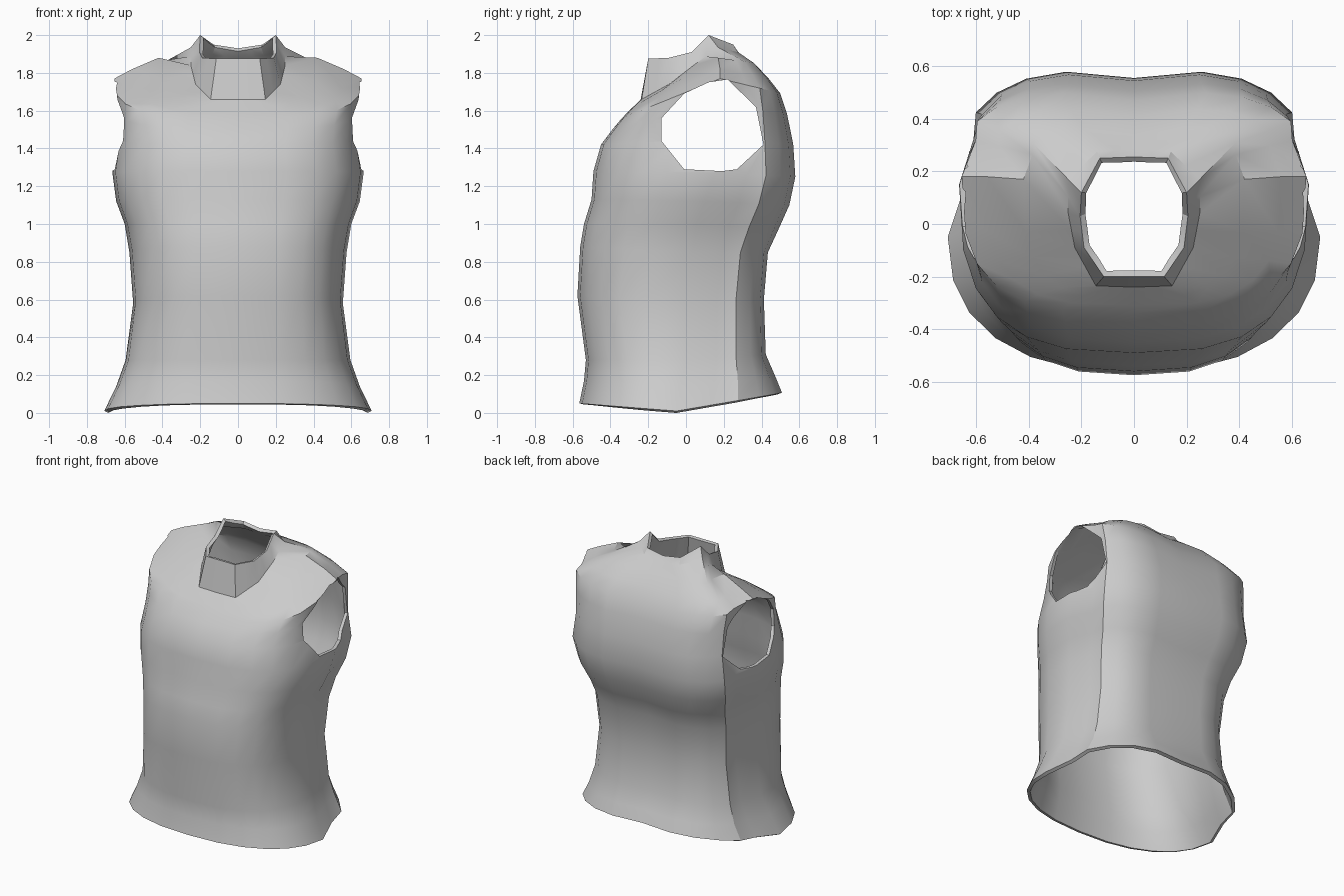
import bpy, bmesh
from math import sin, cos, pi

if "Cube" in bpy.data.objects:
    bpy.data.objects.remove(bpy.data.objects["Cube"])

HALF = 12  # steps from centre front (0) to centre back (12)

# body rings: width, side y, side z, front y, front z, back y, back z, squareness
RINGS = [
    (.708, -.05, .01, -.565, .05, .535, .11, .85),
    (.645, -.03, .14, -.54, .17, .50, .19, .80),
    (.595, .00, .28, -.53, .28, .445, .31, .75),
    (.555, .00, .58, -.575, .62, .435, .60, .72),
    (.575, .03, .85, -.56, .88, .455, .85, .72),
    (.60, .06, 1.0, -.54, 1.0, .51, .97, .72),
    (.645, .10, 1.12, -.50, 1.13, .565, 1.10, .70),
    (.665, .15, 1.27, -.49, 1.28, .595, 1.25, .70),
    (.64, .15, 1.45, -.45, 1.42, .585, 1.42, .70),
    (.645, .17, 1.62, -.39, 1.50, .55, 1.58, .68),
    (.655, .18, 1.77, -.34, 1.56, .51, 1.69, .65),
    (.56, .18, 1.82, -.31, 1.59, .45, 1.77, .62),
    (.42, .17, 1.88, -.28, 1.62, .38, 1.85, .60),
]
# faceted collar outlines, centre front to centre back
COLLAR_BASE = [(0, -.24, 1.66), (.145, -.235, 1.66), (.225, -.09, 1.74), (.25, .04, 1.84),
               (.25, .17, 1.935), (.14, .275, 1.91), (0, .285, 1.90)]
COLLAR_TOP = [(0, -.2, 1.875), (.115, -.2, 1.875), (.19, -.09, 1.88), (.205, .03, 1.91),
              (.2, .12, 2.0), (.13, .25, 1.95), (0, .255, 1.93)]
# armhole outline (y, z)
ARMHOLE = [(-.01, 1.29), (.19, 1.28), (.27, 1.29), (.41, 1.42), (.37, 1.62),
           (.22, 1.765), (.12, 1.75), (-.01, 1.69), (-.13, 1.56), (-.13, 1.44)]


def half_ring(w, ys, zs, yf, zf, yb, zb, e):
    pts = []
    for j in range(HALF + 1):
        a = pi * j / HALF
        x = w * max(sin(a), 0) ** e if 0 < j < HALF else 0
        t = abs(cos(a)) ** e
        ye, ze = (yf, zf) if j <= HALF // 2 else (yb, zb)
        y, z = ys + (ye - ys) * t, zs + (ze - zs) * t
        if j == HALF // 2 + 1:          # flat strip behind the side seam
            x *= .94
        if j > HALF // 2:               # shallow spine groove
            y -= .04 * max(0, 1 - x / .3)
        pts.append((x, y, z))
    return pts


def half_outline(poly):
    pts = []
    for j in range(HALF + 1):
        a, b = poly[j // 2], poly[(j + 1) // 2]
        pts.append(tuple((p + q) / 2 for p, q in zip(a, b)))
    return pts


def full(half):
    return half + [(-x, y, z) for x, y, z in half[-2:0:-1]]


def make_object(name, bm):
    bmesh.ops.recalc_face_normals(bm, faces=bm.faces)
    me = bpy.data.meshes.new(name)
    bm.to_mesh(me)
    bm.free()
    ob = bpy.data.objects.new(name, me)
    bpy.context.collection.objects.link(ob)
    return ob


# vest shell, lofted from hem to collar
bm = bmesh.new()
loops = [full(half_ring(*r)) for r in RINGS] + [full(half_outline(p)) for p in (COLLAR_BASE, COLLAR_TOP)]
rows = [[bm.verts.new(p) for p in loop] for loop in loops]
n = len(rows[0])
for lo, hi in zip(rows, rows[1:]):
    for i in range(n):
        k = (i + 1) % n
        bm.faces.new((lo[i], lo[k], hi[k], hi[i]))
vest = make_object("vest", bm)

# armhole cutters, one prism per side
bm = bmesh.new()
for s in (-1, 1):
    face = bm.faces.new([bm.verts.new((s * .47, y, z)) for y, z in ARMHOLE])
    ext = bmesh.ops.extrude_face_region(bm, geom=[face], use_keep_orig=True)
    verts = [g for g in ext["geom"] if isinstance(g, bmesh.types.BMVert)]
    bmesh.ops.translate(bm, verts=verts, vec=(s * .5, 0, 0))
cutter = make_object("armhole_cutter", bm)
cutter.hide_render = True

# cloth thickness, then armholes
solid = vest.modifiers.new("thickness", 'SOLIDIFY')
solid.thickness = .024
solid.offset = -1
cut = vest.modifiers.new("armholes", 'BOOLEAN')
cut.operation = 'DIFFERENCE'
cut.solver = 'EXACT'
cut.object = cutter
bpy.context.view_layer.objects.active = vest
vest.select_set(True)
for m in ("thickness", "armholes"):
    bpy.ops.object.modifier_apply(modifier=m)
bpy.data.objects.remove(cutter)
bpy.ops.object.shade_smooth_by_angle(angle=pi / 6)
